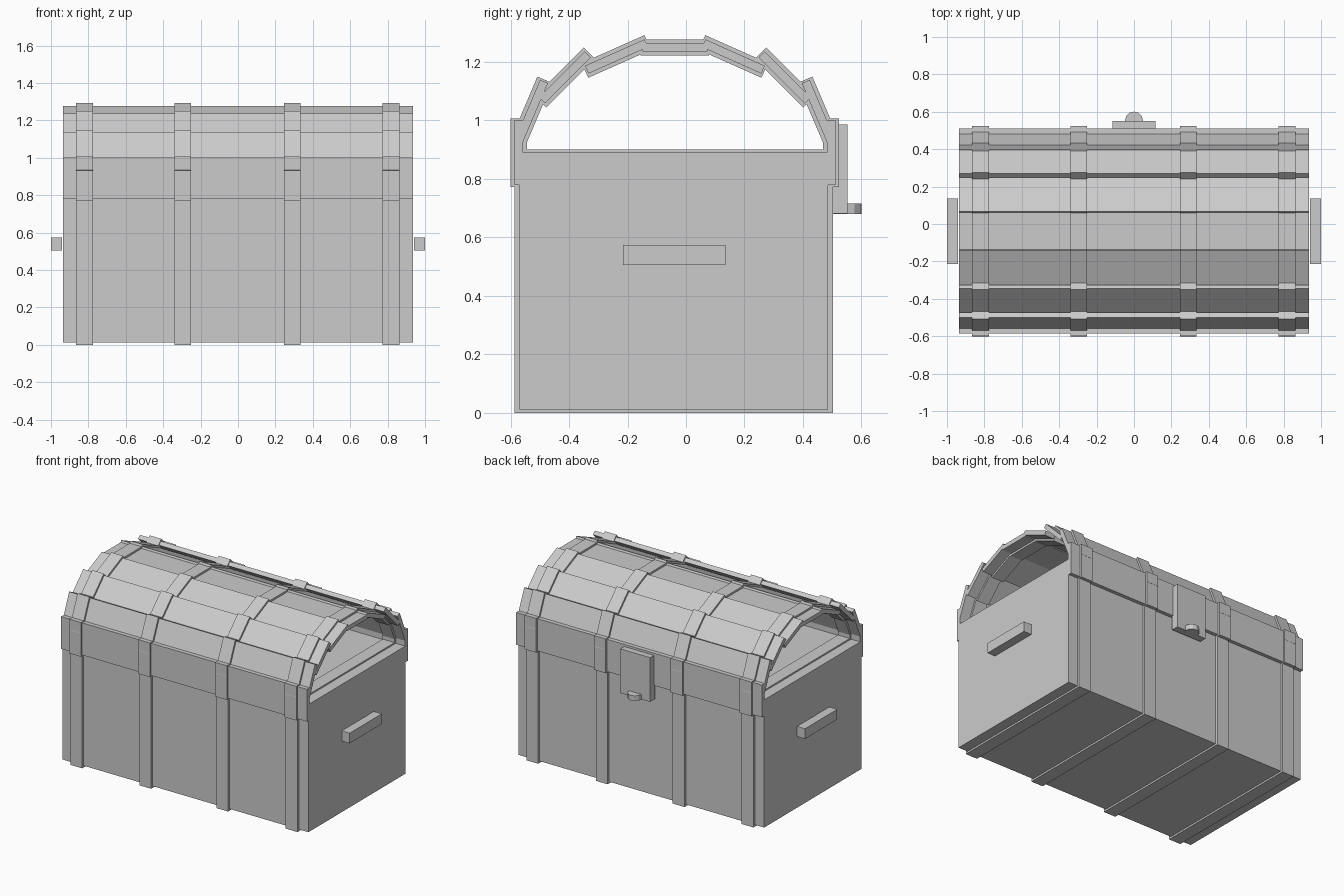
import bpy, bmesh
from math import radians
from mathutils import Matrix, Vector

if "Cube" in bpy.data.objects:
    bpy.data.objects.remove(bpy.data.objects["Cube"])

MID = -0.04                               # y of the chest's centre line
STRAPS = (-0.82, -0.295, 0.29, 0.818)     # x of the four bands


def finish(name, bm):
    mesh = bpy.data.meshes.new(name)
    bm.to_mesh(mesh)
    bm.free()
    ob = bpy.data.objects.new(name, mesh)
    bpy.context.collection.objects.link(ob)
    return ob


def add_box(bm, centre, size, tilt=0):
    m = (Matrix.Translation(Vector(centre)) @ Matrix.Rotation(radians(tilt), 4, 'X')
         @ Matrix.Diagonal((*size, 1)))
    bmesh.ops.create_cube(bm, size=1, matrix=m)


def box(name, centre, size, tilt=0):
    bm = bmesh.new()
    add_box(bm, centre, size, tilt)
    return finish(name, bm)


# chest body
box("chest_body", (0, MID - 0.002, 0.451), (1.87, 1.056, 0.878))

# bands wrapped round the body
for x in STRAPS:
    box("body_band", (x, MID - 0.002, 0.45), (0.09, 1.088, 0.9))

# arched lid: (distance from the centre line, height, tilt), front half plus its mirror
half = [(0.534, 0.89, 90), (0.491, 1.031, 67), (0.376, 1.147, 45), (0.2, 1.219, 24)]
arch = [(MID + 0.002 - d, z, t) for d, z, t in half]
arch += [(MID + 0.002, 1.25, 0)]
arch += [(MID + 0.002 + d, z, -t) for d, z, t in reversed(half)]
for y, z, tilt in arch:
    box("lid_plank", (0, y, z), (1.87, 0.222, 0.029), tilt)
    bm = bmesh.new()
    for x in STRAPS:
        add_box(bm, (x, y, z), (0.09, 0.235, 0.055), tilt)
    finish("lid_bands", bm)

# side handles
for s in (-1, 1):
    box("side_handle", (s * 0.97, MID, 0.54), (0.06, 0.35, 0.07))

# latch plate and its knob on the back
box("latch_plate", (0, 0.527, 0.834), (0.228, 0.05, 0.304))
bm = bmesh.new()
bmesh.ops.create_cone(bm, cap_ends=True, segments=12, radius1=0.048, radius2=0.048,
                      depth=0.035, matrix=Matrix.Translation((0, 0.553, 0.698)))
finish("latch_knob", bm)
